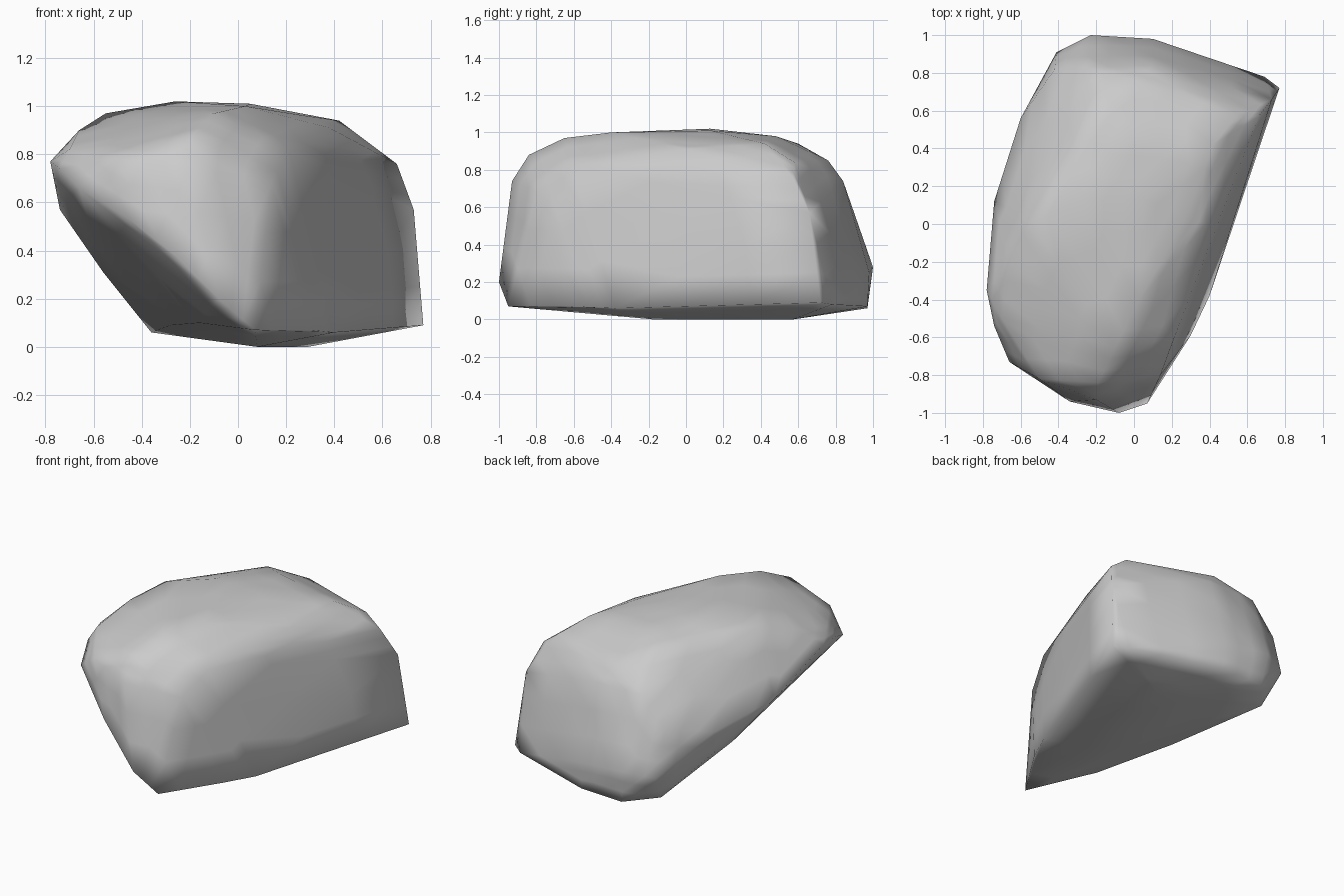
import bpy, bmesh

# Contours of the boulder, from the ground up
foot = [(.07, -.95, .07), (.3, -.59, .07), (.4, -.38, .06), (.77, .72, .09),
        (.69, .78, .08), (.29, .57, 0), (.08, -.17, 0), (-.36, .78, .06),
        (-.2, .97, .06), (.1, .97, .07),
        (-.16, -.54, .1), (-.24, -.29, .12), (-.28, .03, .09)]
# Rim above the undercut left side
rim = [(-.08, -1, .2), (-.34, -.94, .46), (-.66, -.73, .66), (-.74, -.54, .74),
       (-.78, -.35, .77), (-.74, .12, .57), (-.56, .3, .31), (-.56, .5, .31),
       (-.6, .56, .48), (-.41, .91, .25), (-.42, .82, .55), (-.23, 1, .28), (.1, .98, .25)]
shoulder = [(-.2, -.93, .74), (-.5, -.82, .78), (.14, -.8, .68), (.21, -.61, .82),
            (.38, 0, .91), (.66, .57, .76), (.55, .58, .84), (.73, .66, .57),
            (.1, .84, .74), (-.25, .83, .74), (0, .76, .85), (-.66, -.2, .9), (-.7, -.5, .82)]
crown = [(-.19, -.84, .88), (-.1, -.65, .97), (-.55, .01, .97), (.03, -.4, 1),
         (-.26, .13, 1.02), (.05, .13, 1.01), (.28, .05, .96), (.42, .42, .94),
         (-.02, .48, .98), (-.2, .6, .94)]

# Wrap a hull around the contours
bm = bmesh.new()
for contour in (foot, rim, shoulder, crown):
    for p in contour:
        bm.verts.new(p)
hull = bmesh.ops.convex_hull(bm, input=bm.verts[:])
loose = {g for g in hull["geom_interior"] + hull["geom_unused"]
         if isinstance(g, bmesh.types.BMVert)}
bmesh.ops.delete(bm, geom=list(loose), context='VERTS')

# Extra cuts keep the broad sides flat while the edges shade smoothly
bmesh.ops.subdivide_edges(bm, edges=bm.edges[:], cuts=2, use_grid_fill=True)
bmesh.ops.recalc_face_normals(bm, faces=bm.faces[:])
for f in bm.faces:
    f.smooth = True

mesh = bpy.data.meshes.new("boulder")
bm.to_mesh(mesh)
bm.free()
boulder = bpy.data.objects.new("boulder", mesh)
bpy.context.collection.objects.link(boulder)
